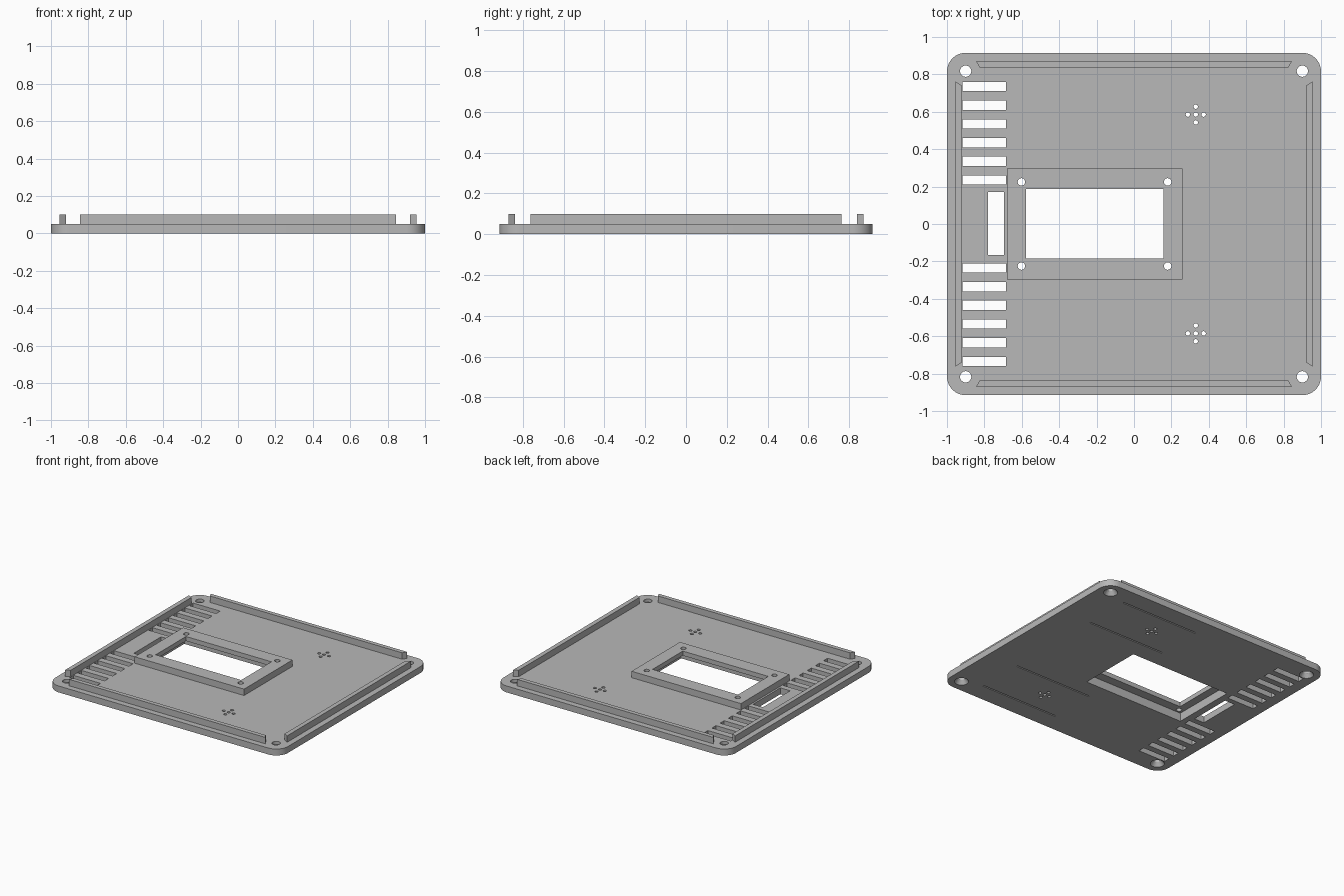
import bpy
import bmesh
from math import cos, sin, pi, radians

default = bpy.data.objects.get("Cube")
if default:
    bpy.data.objects.remove(default, do_unlink=True)

grey = bpy.data.materials.new("panel_grey")
grey.use_nodes = True
grey.diffuse_color = (0.48, 0.48, 0.48, 1)
grey.node_tree.nodes["Principled BSDF"].inputs["Base Color"].default_value = (0.48, 0.48, 0.48, 1)

HALF_X, HALF_Y, THICK, TOP = 1.0, 0.915, 0.05, 0.10
LOW, HIGH = -0.05, 0.2          # cutter overshoot
PEG_X, PEG_Y = 0.9, 0.817       # corner screw positions


def prism(bm, outline, z0, z1):
    """Extrude a counter-clockwise outline from z0 to z1."""
    low = [bm.verts.new((x, y, z0)) for x, y in outline]
    high = [bm.verts.new((x, y, z1)) for x, y in outline]
    bm.faces.new(low[::-1])
    bm.faces.new(high)
    n = len(low)
    for i in range(n):
        j = (i + 1) % n
        bm.faces.new((low[i], low[j], high[j], high[i]))


def rect(x0, x1, y0, y1):
    return [(x0, y0), (x1, y0), (x1, y1), (x0, y1)]


def circle(cx, cy, r, n=24):
    return [(cx + r * cos(2 * pi * i / n), cy + r * sin(2 * pi * i / n)) for i in range(n)]


def rounded_rect(hx, hy, r, n=12):
    points = []
    for k, (sx, sy) in enumerate([(1, 1), (-1, 1), (-1, -1), (1, -1)]):
        for i in range(n + 1):
            a = pi / 2 * (k + i / n)
            points.append((sx * (hx - r) + r * cos(a), sy * (hy - r) + r * sin(a)))
    return points


def make(name, bm):
    bmesh.ops.recalc_face_normals(bm, faces=bm.faces)
    mesh = bpy.data.meshes.new(name)
    bm.to_mesh(mesh)
    bm.free()
    mesh.materials.append(grey)
    obj = bpy.data.objects.new(name, mesh)
    bpy.context.collection.objects.link(obj)
    return obj


def boolean(target, tool, operation):
    tool.hide_render = True
    mod = target.modifiers.new(operation.lower(), "BOOLEAN")
    mod.operation, mod.solver, mod.object = operation, "EXACT", tool
    bpy.ops.object.select_all(action="DESELECT")
    bpy.context.view_layer.objects.active = target
    target.select_set(True)
    bpy.ops.object.modifier_apply(modifier=mod.name)
    bpy.data.objects.remove(tool, do_unlink=True)


# Rounded plate with the raised screen frame
bm = bmesh.new()
prism(bm, rounded_rect(HALF_X, HALF_Y, 0.1), 0, THICK)
panel = make("panel", bm)
bm = bmesh.new()
prism(bm, rect(-0.68, 0.26, -0.297, 0.297), 0.02, TOP)
boolean(panel, make("frame_block", bm), "UNION")

# Underside recesses: screen pocket, countersinks and speaker grooves
bm = bmesh.new()
prism(bm, rect(-0.64, 0.22, -0.255, 0.255), LOW, 0.065)
for sx in (-1, 1):
    for sy in (-1, 1):
        cone = bmesh.ops.create_cone(bm, cap_ends=True, segments=24,
                                     radius1=0.07, radius2=0.03, depth=0.06)
        bmesh.ops.translate(bm, verts=cone["verts"], vec=(sx * PEG_X, sy * PEG_Y, 0))
for y in (-0.765, -0.4, 0.4, 0.765):
    prism(bm, rect(0.08, 0.74, y - 0.005, y + 0.005), LOW, 0.02)
boolean(panel, make("recess_cutter", bm), "DIFFERENCE")

# Through openings: window, cable slot, vents and all round holes
bm = bmesh.new()
prism(bm, rect(-0.578, 0.157, -0.185, 0.187), LOW, HIGH)
prism(bm, rect(-0.78, -0.695, -0.165, 0.17), LOW, HIGH)
for side in (-1, 1):
    for i in range(6):
        y = side * (0.235 + 0.1 * i)
        prism(bm, rect(-0.918, -0.685, y - 0.025, y + 0.025), LOW, HIGH)
    for x in (-PEG_X, PEG_X):
        prism(bm, circle(x, side * PEG_Y, 0.0302), LOW, HIGH)
    for x in (-0.602, 0.18):
        prism(bm, circle(x, side * 0.225, 0.02), LOW, HIGH)
    for dx, dy in [(0, 0), (1, 0), (-1, 0), (0, 1), (0, -1)]:
        prism(bm, circle(0.33 + 0.042 * dx, side * 0.585 + 0.042 * dy, 0.012, 16), LOW, HIGH)
boolean(panel, make("opening_cutter", bm), "DIFFERENCE")
bpy.ops.object.shade_smooth_by_angle(angle=radians(30))

# Locating rims with mitred ends along each edge
for name, s in (("front_rim", -1), ("back_rim", 1)):
    bm = bmesh.new()
    prism(bm, [(-0.825, s * 0.837), (0.825, s * 0.837), (0.845, s * 0.87), (-0.845, s * 0.87)], THICK, TOP)
    make(name, bm)
for name, s in (("right_rim", -1), ("left_rim", 1)):
    bm = bmesh.new()
    prism(bm, [(s * 0.92, -0.74), (s * 0.955, -0.762), (s * 0.955, 0.762), (s * 0.92, 0.74)], THICK, TOP)
    make(name, bm)
